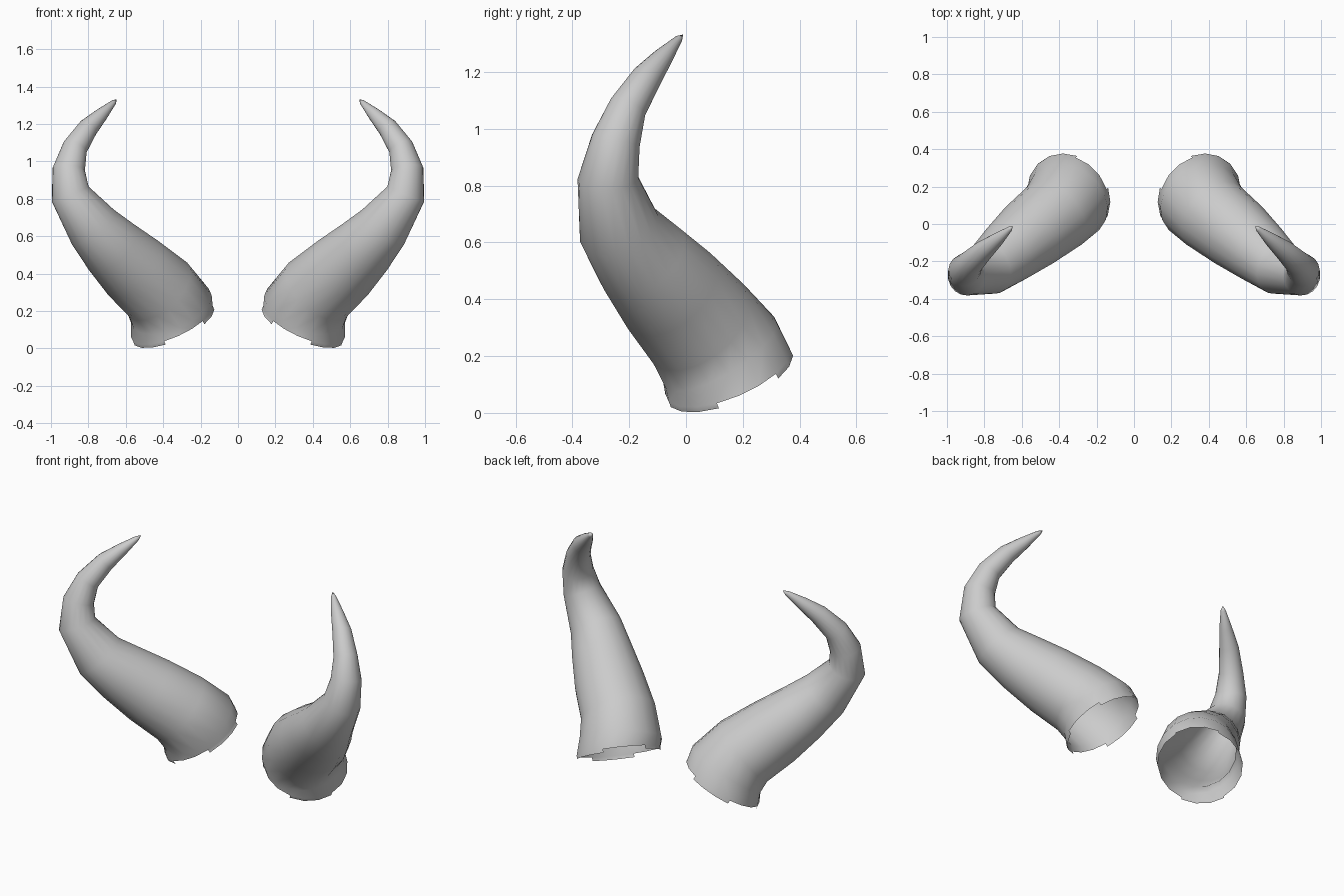
import bpy, bmesh, math
from mathutils import Vector

if "Cube" in bpy.data.objects:
    bpy.data.objects.remove(bpy.data.objects["Cube"])

SIDES = 18
# Horn centre line with radius: x, y, z, r (root to tip)
PATH = [(.353, .148, .142, .236), (.357, .120, .212, .230), (.425, .045, .312, .212),
        (.56, -.06, .43, .197), (.675, -.155, .54, .172), (.775, -.235, .648, .146),
        (.897, -.275, .825, .107), (.905, -.247, .958, .087), (.872, -.206, 1.073, .068),
        (.80, -.138, 1.18, .054), (.73, -.082, 1.25, .036), (.664, -.026, 1.316, .014)]
TIP = (.648, -.010, 1.332)
ROOT_NORMAL = Vector((.38, -.35, .85)).normalized()
SIDE_REF = Vector((1, 1, 0))

bm = bmesh.new()


def ring(centre, normal, radius):
    u = (SIDE_REF - normal * SIDE_REF.dot(normal)).normalized()
    v = normal.cross(u)
    angles = [math.tau * i / SIDES for i in range(SIDES)]
    return [bm.verts.new(centre + radius * (u * math.cos(a) + v * math.sin(a))) for a in angles]


def bridge(a, b, keep=range(SIDES)):
    for i in keep:
        j = (i + 1) % SIDES
        bm.faces.new((a[i], a[j], b[j], b[i]))


# Tapering horn wall, open at the root
centres = [Vector(p[:3]) for p in PATH]
rings = []
for i, c in enumerate(centres):
    if i == 0:
        n = ROOT_NORMAL
    else:
        after = centres[i + 1] if i + 1 < len(centres) else Vector(TIP)
        n = (after - centres[i - 1]).normalized()
    rings.append(ring(c, n, PATH[i][3]))
for a, b in zip(rings, rings[1:]):
    bridge(a, b)

# Pointed tip
tip = bm.verts.new(TIP)
for i in range(SIDES):
    bm.faces.new((rings[-1][i], rings[-1][(i + 1) % SIDES], tip))

# Broken, stepped lip around the root
lip = ring(centres[0] - ROOT_NORMAL * .02, ROOT_NORMAL, .237)
bridge(lip, rings[0], [i for i in range(SIDES) if i % 6 in (0, 1, 2)])
bmesh.ops.delete(bm, geom=[v for v in bm.verts if not v.link_faces], context='VERTS')
bmesh.ops.recalc_face_normals(bm, faces=bm.faces)
for f in bm.faces:
    f.smooth = True

mesh = bpy.data.meshes.new("horns")
bm.to_mesh(mesh)
bm.free()
horns = bpy.data.objects.new("horns", mesh)
bpy.context.collection.objects.link(horns)

# Matching horn on the other side
mirror = horns.modifiers.new("mirror", 'MIRROR')
mirror.use_axis[0] = True
mirror.use_mirror_merge = False
